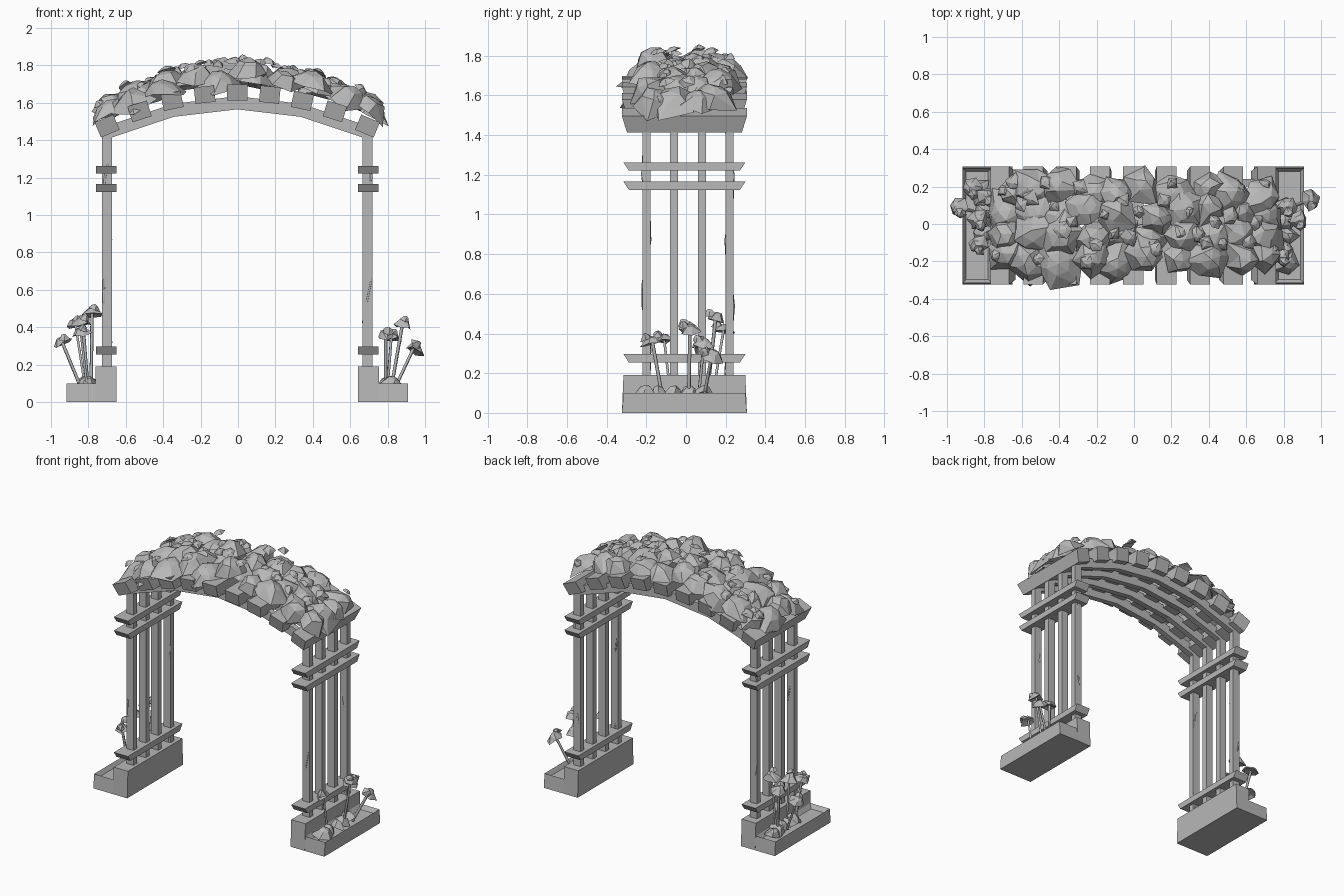
import bpy, bmesh, math, random
from mathutils import Vector, Matrix

random.seed(11)
if "Cube" in bpy.data.objects:
    bpy.data.objects.remove(bpy.data.objects["Cube"], do_unlink=True)

grey = bpy.data.materials.new("plain_grey")
grey.use_nodes = True
COLOUR = (0.48, 0.48, 0.48, 1)
grey.diffuse_color = COLOUR
grey.node_tree.nodes["Principled BSDF"].inputs["Base Color"].default_value = COLOUR
OX, OY = -0.004, -0.008   # centre of the timber frame


def finish(bm, name):
    bmesh.ops.recalc_face_normals(bm, faces=bm.faces)
    mesh = bpy.data.meshes.new(name)
    bm.to_mesh(mesh)
    bm.free()
    mesh.materials.append(grey)
    ob = bpy.data.objects.new(name, mesh)
    bpy.context.collection.objects.link(ob)
    return ob


def box(bm, centre, size, bottom=1.0, tilt=0.0):
    """Box whose lower edge may be shorter along y, tilted about y."""
    verts = bmesh.ops.create_cube(bm, size=1)["verts"]
    for v in verts:
        k = bottom if v.co.z < 0 else 1
        v.co = Vector((v.co.x * size[0], v.co.y * size[1] * k, v.co.z * size[2]))
    bmesh.ops.transform(bm, verts=verts,
                        matrix=Matrix.Translation(centre) @ Matrix.Rotation(tilt, 4, "Y"))
    return verts


def clump(bm, centre, normal, r, h, sides, rough=0.25):
    """Faceted leafy cap: ragged rim, smaller upper ring, peak and hollow underside."""
    turn = Vector((0, 0, 1)).rotation_difference(Vector(normal).normalized()).to_matrix()
    start = random.uniform(0, math.tau)

    def vert(a, rad, z):
        p = Vector((rad * math.cos(a), rad * math.sin(a), z))
        return bm.verts.new(Vector(centre) + turn @ p)

    rim, ring = [], []
    for i in range(sides):
        a = start + math.tau * i / sides
        rim.append(vert(a, r * random.uniform(1 - rough, 1 + rough),
                        h * random.uniform(-rough, rough)))
        ring.append(vert(a + 0.2, r * 0.5, h * random.uniform(0.6, 0.9)))
    peak, under = vert(0, 0, h), vert(0, 0, h * 0.2)
    for i in range(sides):
        j = (i + 1) % sides
        bm.faces.new((rim[i], rim[j], ring[i]))
        bm.faces.new((rim[j], ring[j], ring[i]))
        bm.faces.new((ring[i], ring[j], peak))
        bm.faces.new((rim[j], rim[i], under))


def tube(name, paths, radius):
    curve = bpy.data.curves.new(name, "CURVE")
    curve.dimensions = "3D"
    curve.bevel_depth = radius
    curve.bevel_resolution = 0
    curve.use_fill_caps = True
    for path in paths:
        sp = curve.splines.new("POLY")
        sp.points.add(len(path) - 1)
        for p, co in zip(sp.points, path):
            p.co = (*co, 1)
    curve.materials.append(grey)
    ob = bpy.data.objects.new(name, curve)
    bpy.context.collection.objects.link(ob)


POST_Y = [OY + (i - 1.5) * 0.14 + 0.018 for i in range(4)]

for side, label in ((1, "left"), (-1, "right")):
    # Stepped planter with a sunken soil bed
    bm = bmesh.new()
    for x0, x1, top in ((0.645, 0.757, 0.19), (0.757, 0.912, 0.10)):
        for v in box(bm, (OX + side * (x0 + x1) / 2, OY, top / 2), (x1 - x0, 0.63, top)):
            if v.co.z > 0.05:
                v.co.y = OY + (v.co.y - OY) * 0.975
    bm.faces.ensure_lookup_table()
    bed = max((f for f in bm.faces if f.calc_center_median().z < 0.15),
              key=lambda f: f.calc_center_median().z)
    bmesh.ops.inset_region(bm, faces=[bed], thickness=0.026)
    for v in bed.verts:
        v.co.z -= 0.03
    finish(bm, label + "_planter")

    # Upright posts
    bm = bmesh.new()
    for y in POST_Y:
        box(bm, (OX + side * 0.696, y, 0.81), (0.055, 0.04, 1.26))
    finish(bm, label + "_posts")

    # Horizontal rails with slanted ends
    bm = bmesh.new()
    for z in (0.275, 1.145, 1.242):
        box(bm, (OX + side * 0.70, OY, z), (0.11, 0.615, 0.042), 0.91)
    finish(bm, label + "_rails")

# Four cranked arch beams
LOWER = [(-0.70, 1.405), (-0.34, 1.525), (0, 1.565), (0.34, 1.525), (0.70, 1.405)]
bm = bmesh.new()
for y in POST_Y:
    rows = [[bm.verts.new((OX + x, y + s * 0.02, z + t)) for s, t in
             ((-1, 0), (1, 0), (1, 0.07), (-1, 0.07))] for x, z in LOWER]
    for a, b in zip(rows, rows[1:]):
        for i in range(4):
            bm.faces.new((a[i], a[(i + 1) % 4], b[(i + 1) % 4], b[i]))
    bm.faces.new(rows[0])
    bm.faces.new(rows[-1])
finish(bm, "arch_beams")

# Cross slats lying over the arch
bm = bmesh.new()
for i in range(-4, 5):
    x = i * 0.174
    z = 1.655 - 0.37 * x * x
    box(bm, (OX + x, OY, z), (0.108, 0.63, 0.088), 0.92, math.atan(0.6 * x))
finish(bm, "cross_slats")


# Leafy canopy in overlapping rows
def canopy_z(x, y):
    return 1.715 - 0.38 * x * x - 0.5 * y * y


bm = bmesh.new()
for i in range(10):
    for j in range(4):
        x = -0.68 + i * 0.152 + random.uniform(-0.04, 0.04)
        spread = 1.0 if abs(x) < 0.6 else 0.8
        y = ((j - 1.5) * 0.125 + random.uniform(-0.03, 0.03)) * spread
        normal = (x * 0.75 + random.uniform(-0.25, 0.25),
                  y * 0.9 + random.uniform(-0.25, 0.25), 1)
        clump(bm, (x, y, canopy_z(x, y) + random.uniform(0, 0.045)), normal,
              random.uniform(0.10, 0.135), random.uniform(0.06, 0.1), random.choice((5, 6)))
finish(bm, "canopy_leaves")

# Small blossoms scattered on the canopy
bm = bmesh.new()
for i in range(34):
    x, y = -0.74 + i * 0.045, random.uniform(-0.23, 0.23)
    normal = (x + random.uniform(-0.4, 0.4), y + random.uniform(-0.4, 0.4), 1)
    clump(bm, (x, y, canopy_z(x, y) + random.uniform(0.08, 0.125)), normal,
          random.uniform(0.03, 0.055), 0.025, random.choice((4, 5, 6)))
finish(bm, "canopy_blossoms")

# Planter flowers: stems, heads and low leaves
HEADS = {
    "left": [(0.88, 0.02, 0.42), (0.79, -0.17, 0.36), (0.94, 0.13, 0.29), (0.82, 0.09, 0.35)],
    "right": [(-0.94, 0.09, 0.32), (-0.87, 0.19, 0.42), (-0.83, 0.02, 0.43), (-0.78, 0.15, 0.48),
              (-0.84, -0.11, 0.37)],
}
for label, heads in HEADS.items():
    s = 1 if label == "left" else -1
    bm = bmesh.new()
    stems = []
    for x, y, z in heads:
        foot = Vector((s * 0.81 + (x - s * 0.85) * 0.35, y * 0.7, 0.08))
        stems.append([foot, Vector((x, y, z))])
        lean = Vector((x, y, z)) - foot
        clump(bm, (x, y, z - 0.015), lean, 0.055, 0.045, 6)
        clump(bm, (x + 0.01, y - 0.03, z + 0.015), lean + Vector((0.1, -0.1, 0)), 0.032, 0.03, 5)
    finish(bm, label + "_flower_heads")
    tube(label + "_flower_stems", stems, 0.009)
    bm = bmesh.new()
    for i in range(5):
        y = -s * 0.21 + s * i * 0.075 if s > 0 else -0.05 + i * 0.06
        clump(bm, (s * (0.82 + random.uniform(-0.02, 0.02)), y, 0.085),
              (random.uniform(-0.3, 0.3), random.uniform(-0.3, 0.3), 1),
              random.uniform(0.05, 0.07), 0.055, 5)
    finish(bm, label + "_planter_leaves")

# Thin vines climbing the outer posts
vines = []
for s in (-1, 1):
    for y in (POST_Y[0], POST_Y[3]):
        vines.append([(OX + s * 0.696 + 0.022 * math.sin(k * 1.3 + s),
                       y + 0.02 * math.cos(k * 1.1 + y * 9), 0.1 + k * 0.11)
                      for k in range(13)])
tube("post_vines", vines, 0.007)
